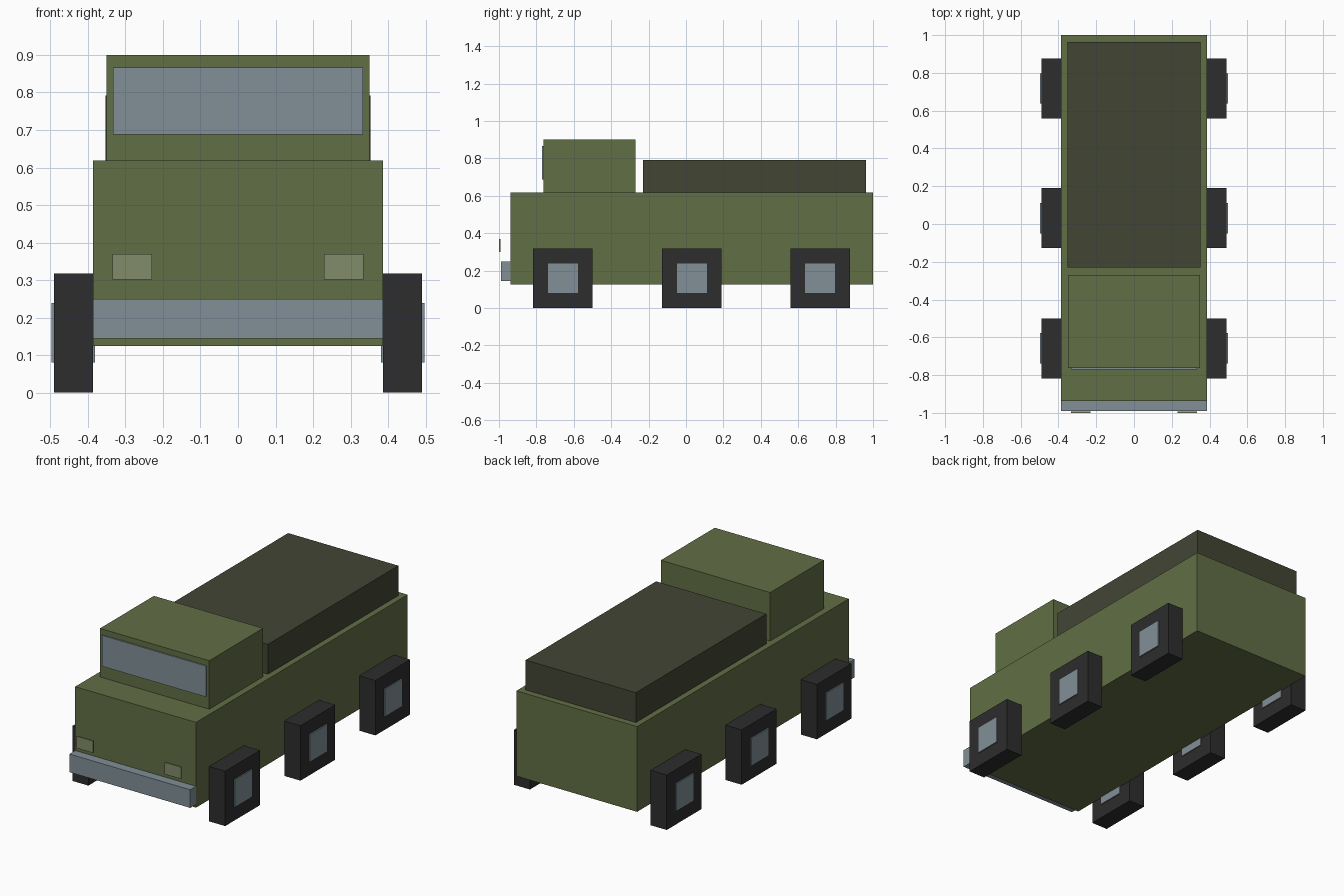
import bpy

if "Cube" in bpy.data.objects:
    bpy.data.objects.remove(bpy.data.objects["Cube"])


def material(name, r, g, b):
    """Flat colour from 0-255 sRGB values."""
    def lin(c):
        c /= 255
        return c / 12.92 if c <= 0.04045 else ((c + 0.055) / 1.055) ** 2.4
    m = bpy.data.materials.new(name)
    m.diffuse_color = (lin(r), lin(g), lin(b), 1)
    m.use_nodes = True
    m.node_tree.nodes["Principled BSDF"].inputs["Base Color"].default_value = m.diffuse_color
    return m


def box(name, x, y, z, mat):
    """Box spanning the given (min, max) ranges."""
    spans = (x, y, z)
    bpy.ops.mesh.primitive_cube_add(size=1, location=[(a + b) / 2 for a, b in spans])
    ob = bpy.context.object
    ob.name = name
    ob.scale = [b - a for a, b in spans]
    bpy.ops.object.transform_apply(location=False, rotation=False, scale=True)
    ob.data.materials.append(mat)
    return ob


olive = material("olive green", 97, 110, 69)
canvas = material("dark canvas", 66, 69, 52)
rubber = material("black rubber", 45, 45, 46)
steel = material("blue grey steel", 129, 143, 151)
lamp = material("pale green lamp", 129, 139, 107)

# Hull, cab and covered cargo bed
box("hull", (-0.387, 0.387), (-0.937, 1.0), (0.125, 0.619), olive)
box("cab", (-0.35, 0.35), (-0.763, -0.27), (0.619, 0.9), olive)
box("cargo_cover", (-0.353, 0.353), (-0.231, 0.963), (0.619, 0.792), canvas)

# Windscreen and bumper
box("windscreen", (-0.333, 0.333), (-0.77, -0.762), (0.688, 0.867), steel)
box("bumper", (-0.387, 0.387), (-0.99, -0.937), (0.144, 0.249), steel)

for side, s in (("left", -1), ("right", 1)):
    # Headlight plates
    box(f"headlight_{side}", sorted((s * 0.229, s * 0.334)), (-1.0, -0.992),
        (0.301, 0.37), lamp)
    # Square wheels with hubs poking through both faces
    for place, y in (("front", -0.658), ("middle", 0.031), ("rear", 0.717)):
        box(f"tyre_{place}_{side}", sorted((s * 0.387, s * 0.49)),
            (y - 0.159, y + 0.159), (0, 0.318), rubber)
        box(f"hub_{place}_{side}", sorted((s * 0.381, s * 0.497)),
            (y - 0.08, y + 0.08), (0.08, 0.239), steel)
